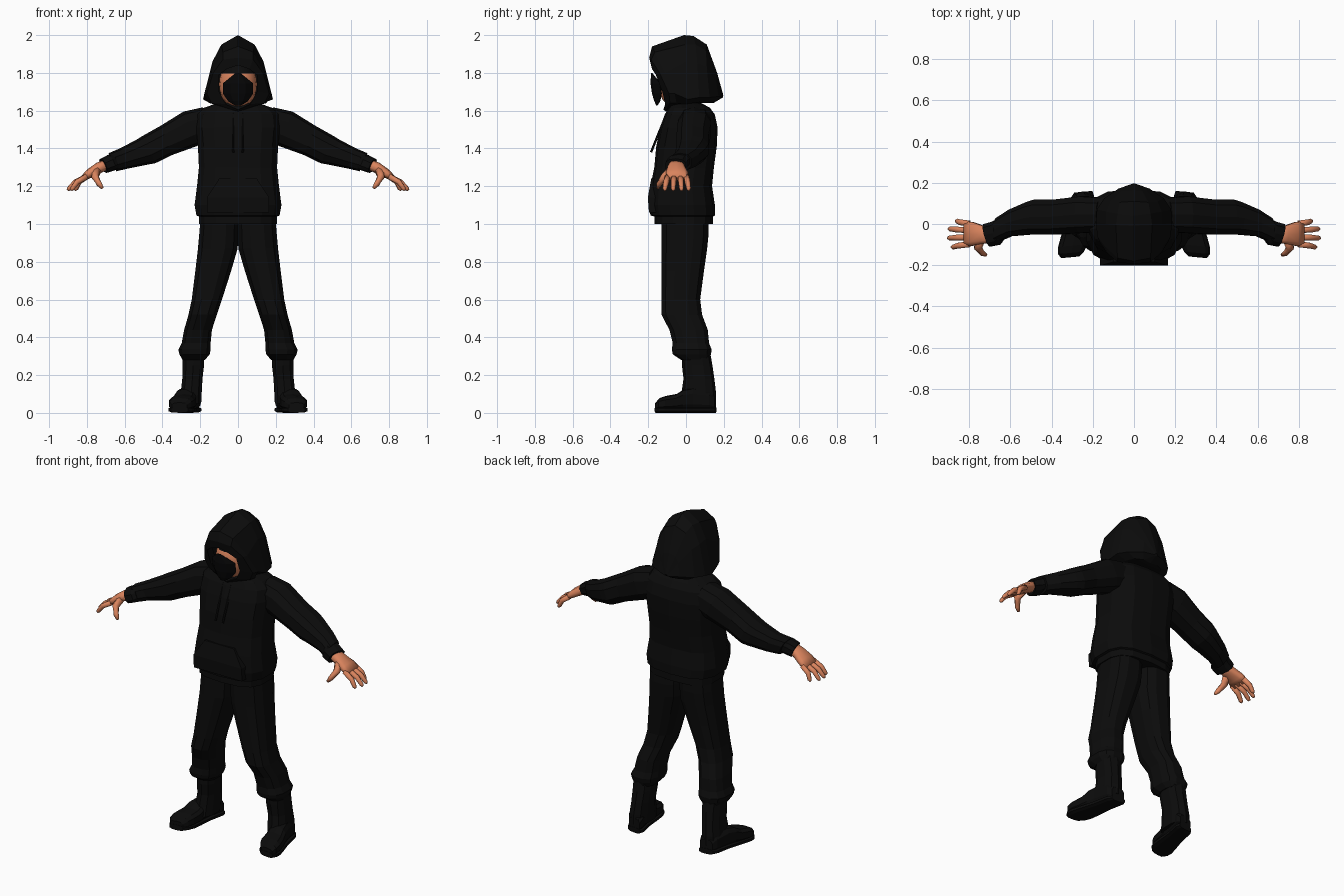
import bpy, bmesh, math
from mathutils import Vector


def material(name, rgb):
    m = bpy.data.materials.new(name)
    m.diffuse_color = (*rgb, 1)
    return m


CLOTH = material("black_cloth", (0.0035, 0.0035, 0.0035))
MASK = material("mask_black", (0.002, 0.002, 0.0022))
SKIN = material("skin", (0.70, 0.23, 0.11))


def finish(bm, name, mat, mirror=False, smooth=False):
    bmesh.ops.recalc_face_normals(bm, faces=bm.faces)
    me = bpy.data.meshes.new(name)
    bm.to_mesh(me)
    bm.free()
    me.materials.append(mat)
    for p in me.polygons:
        p.use_smooth = smooth
    ob = bpy.data.objects.new(name, me)
    bpy.context.collection.objects.link(ob)
    if mirror:
        ob.modifiers.new("mirror", "MIRROR").use_mirror_merge = False
    return ob


def ring(c, u, v, n=12, e=2.5):
    """Superellipse ring round c with half axes u and v."""
    pts = []
    for i in range(n):
        a = 2 * math.pi * (i + 0.5) / n
        p, q = math.cos(a), math.sin(a)
        p = math.copysign(abs(p) ** (2 / e), p)
        q = math.copysign(abs(q) ** (2 / e), q)
        pts.append(Vector(c) + Vector(u) * p + Vector(v) * q)
    return pts


def loft(name, rings, mat, mirror=False, smooth=False, cap_start=True):
    bm = bmesh.new()
    vs = [[bm.verts.new(p) for p in r] for r in rings]
    n = len(vs[0])
    for a, b in zip(vs, vs[1:]):
        for i in range(n):
            j = (i + 1) % n
            bm.faces.new((a[i], a[j], b[j], b[i]))
    if cap_start:
        bm.faces.new(vs[0])
    bm.faces.new(vs[-1])
    return finish(bm, name, mat, mirror, smooth)


def flat_ring(z, x0, x1, y0, y1, n=12, e=2.5):
    """Horizontal ring filling the given x and y limits."""
    k = 1 / math.cos(math.pi / n) ** (2 / e)
    return ring(((x0 + x1) / 2, (y0 + y1) / 2, z),
                ((x1 - x0) / 2 * k, 0, 0), (0, (y1 - y0) / 2 * k, 0), n, e)


def tube(name, path, radii, mat, mirror=True, n=8, smooth=True):
    rings = []
    for i, p in enumerate(path):
        d = Vector(path[min(i + 1, len(path) - 1)]) - Vector(path[max(i - 1, 0)])
        q = d.to_track_quat('Z', 'Y')
        rings.append(ring(p, q @ Vector((radii[i], 0, 0)), q @ Vector((0, radii[i], 0)), n, 2))
    return loft(name, rings, mat, mirror, smooth)


# hoodie body: z, half width, front y, back y
body = [(1.00, .207, -.165, .14), (1.04, .207, -.165, .14), (1.045, .22, -.185, .15),
        (1.10, .23, -.195, .15), (1.20, .217, -.185, .135), (1.30, .207, -.165, .145),
        (1.41, .212, -.155, .16), (1.51, .222, -.135, .165), (1.58, .215, -.11, .15),
        (1.615, .18, -.09, .125), (1.64, .11, -.08, .08)]
loft("hoodie_body", [flat_ring(z, -w, w, a, b, 14, 2.9) for z, w, a, b in body], CLOTH)

# front pocket
loft("pocket", [[Vector(p) for p in ((-w, y, z), (w, y, z), (w, y + .04, z), (-w, y + .04, z))]
                for z, w, y in ((1.06, .165, -.196), (1.14, .165, -.202), (1.24, .10, -.184))], CLOTH)

# drawstrings
tube("drawstring", [(.027, -.102, 1.585), (.027, -.145, 1.48), (.025, -.185, 1.38)],
     [.006] * 3, CLOTH, n=6, smooth=False)

# sleeves: x, y, z, half depth, half height
V = Vector((.39, 0, .92))
sleeve = [(.15, .045, 1.535, .085, .09), (.25, .045, 1.505, .092, .098), (.38, .034, 1.442, .088, .083),
          (.47, .034, 1.395, .089, .08), (.51, .028, 1.38, .083, .072), (.60, .005, 1.348, .067, .058),
          (.665, -.03, 1.327, .06, .052)]
loft("sleeve", [ring((x, y, z), (0, a, 0), V * b, 10) for x, y, z, a, b in sleeve], CLOTH, True)
cuff = [(.655, -.032, 1.332, .052, .043), (.67, -.045, 1.325, .058, .045), (.712, -.055, 1.308, .056, .041)]
loft("cuff", [ring((x, y, z), (.015, a, 0), V * b, 10) for x, y, z, a, b in cuff], CLOTH, True)

# hands
W = Vector((.5, 0, .85))
palm = [(.69, -.05, 1.318, .04, .028), (.735, -.052, 1.298, .046, .03),
        (.785, -.048, 1.268, .06, .025), (.82, -.047, 1.243, .062, .016)]
loft("palm", [ring((x, y, z), (0, a, 0), W * b, 10) for x, y, z, a, b in palm], SKIN, True, True)
for i, (y0, x1, y1) in enumerate([(-.098, .885, -.112), (-.064, .903, -.068),
                                  (-.030, .90, -.024), (.002, .865, .014)]):
    tube(f"finger_{i + 1}", [(.80, y0, 1.252), ((x1 + .82) / 2, (y0 + y1) / 2, 1.222),
                             (x1 - .008, y1, 1.187), (x1, y1, 1.178)],
         [.016, .015, .012, .006], SKIN)
tube("thumb", [(.745, -.075, 1.288), (.757, -.115, 1.25), (.735, -.142, 1.212), (.718, -.15, 1.19)],
     [.025, .02, .015, .008], SKIN)

# trouser legs: z, inner x, outer x, front y, back y
leg = [(1.03, -.002, .198, -.13, .12), (.95, -.002, .205, -.13, .12), (.87, .002, .212, -.13, .112),
       (.75, .037, .226, -.13, .095), (.60, .085, .245, -.13, .075), (.52, .112, .262, -.13, .085),
       (.44, .138, .285, -.088, .115), (.37, .145, .298, -.07, .122), (.335, .145, .316, -.075, .136),
       (.31, .15, .31, -.07, .132), (.28, .175, .293, -.025, .122)]
loft("trouser_leg", [flat_ring(*r, 12, 2.6) for r in leg], CLOTH, True)

# boots
shaft = [(.32, .178, .295, -.02, .125), (.25, .18, .294, -.018, .137), (.18, .188, .295, -.01, .147),
         (.11, .192, .303, -.02, .155), (.05, .195, .305, -.03, .155)]
loft("boot_shaft", [flat_ring(*r, 10, 2.5) for r in shaft], CLOTH, True)
foot = [(.155, .04, .09), (.13, .052, .12), (.04, .052, .135), (-.01, .057, .125), (-.05, .062, .10),
        (-.105, .066, .09), (-.14, .058, .078), (-.16, .04, .055)]


def foot_ring(y, w, top, bottom):
    c = .247 + (.15 - y) * .2
    return ring((c, y, (top + bottom) / 2), (w * 1.04, -w * .1, 0), (0, 0, (top - bottom) / 2), 10, 3)


loft("boot_foot", [foot_ring(y, w, t, .012) for y, w, t in foot], CLOTH, True)
loft("boot_sole", [foot_ring(y * 1.01, w + .004, .033, 0) for y, w, t in foot], CLOTH, True)

# neck
tube("neck", [(0, -.01, 1.56), (0, -.02, 1.70)], [.068, .065], SKIN, mirror=False, n=10)

# head, with a dark cap above the brow
bm = bmesh.new()
bmesh.ops.create_uvsphere(bm, u_segments=16, v_segments=14, radius=1)
for v in bm.verts:
    v.co = Vector((v.co.x * .1, v.co.y * .105 - .042, v.co.z * .13 + 1.74))
head = finish(bm, "head", SKIN, smooth=True)
head.data.materials.append(CLOTH)
for p in head.data.polygons:
    p.material_index = int(p.center.z > 1.80)

# face mask: z, centre y, half width, side y
rows = [(1.80, -.185, .012, -.182), (1.745, -.188, .08, -.14), (1.69, -.18, .08, -.132),
        (1.65, -.168, .052, -.14), (1.627, -.157, .015, -.152)]
bm = bmesh.new()
grid = [[bm.verts.new((w * t, c + (s - c) * t * t, z)) for t in (-1, -.5, 0, .5, 1)]
        for z, c, w, s in rows]
for a, b in zip(grid, grid[1:]):
    for i in range(4):
        bm.faces.new((a[i], a[i + 1], b[i + 1], b[i]))
mask = finish(bm, "face_mask", MASK)
mask.modifiers.new("thickness", "SOLIDIFY").thickness = .006

# hood: half outlines from top to bottom, front opening to back
hood = [
    [(0, -.185, 1.84), (.06, -.18, 1.82), (.1, -.16, 1.79), (.1, -.125, 1.70), (.065, -.11, 1.635), (0, -.12, 1.605)],
    [(0, -.195, 1.88), (.08, -.185, 1.87), (.132, -.14, 1.80), (.165, -.09, 1.69), (.14, -.085, 1.64), (0, -.105, 1.595)],
    [(0, -.18, 1.94), (.08, -.165, 1.91), (.14, -.11, 1.80), (.178, -.06, 1.69), (.15, -.05, 1.64), (0, -.07, 1.60)],
    [(0, -.01, 2.0), (.088, -.005, 1.95), (.135, 0, 1.86), (.185, .01, 1.66), (.12, 0, 1.635), (0, 0, 1.62)],
    [(0, .04, 1.995), (.08, .05, 1.95), (.135, .06, 1.85), (.18, .07, 1.67), (.12, .07, 1.645), (0, .07, 1.64)],
    [(0, .11, 1.95), (.07, .105, 1.92), (.115, .11, 1.83), (.145, .125, 1.67), (.1, .12, 1.645), (0, .12, 1.64)],
    [(0, .165, 1.80), (.04, .16, 1.79), (.06, .16, 1.75), (.075, .172, 1.675), (.05, .145, 1.645), (0, .145, 1.64)],
    [(0, .198, 1.68), (.006, .196, 1.678), (.008, .195, 1.675), (.008, .195, 1.67), (.006, .19, 1.668), (0, .19, 1.667)],
]
hood.insert(0, [(x, y + .05, z) for x, y, z in hood[0]])
rings = [[Vector(p) for p in h] + [Vector((-x, y, z)) for x, y, z in h[4:0:-1]] for h in hood]
loft("hood", rings, CLOTH, cap_start=False)
